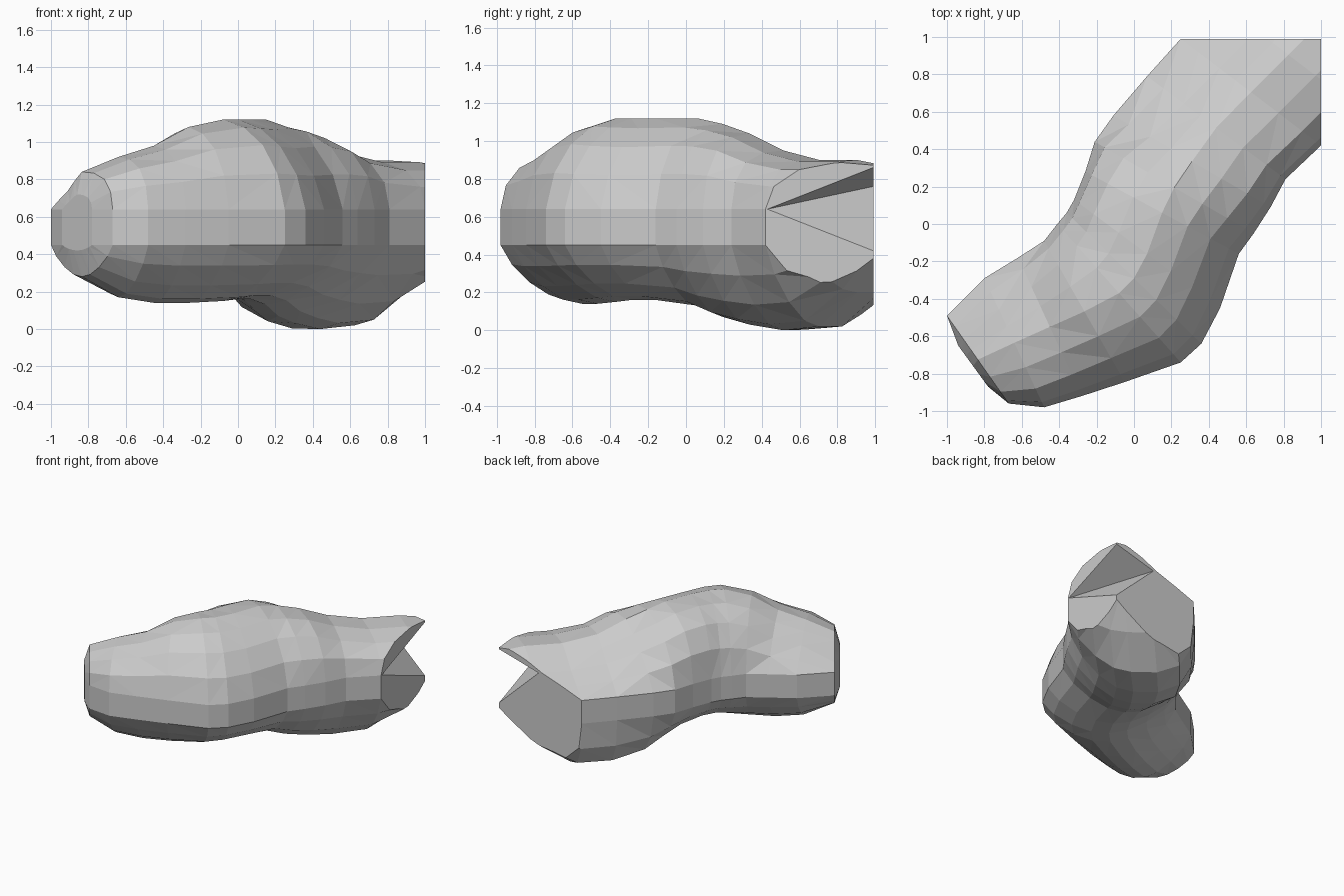
import bpy, bmesh
from mathutils import Vector

if "Cube" in bpy.data.objects:
    bpy.data.objects.remove(bpy.data.objects["Cube"])

# Stations along the bent body:
# left x, left y, right x, right y, bottom z, top z, lean of the top (+ right, - left)
STATIONS = [
    (-.94, -.65, -.78, -.87, .42, .72, .8),
    (-1.0, -.49, -.67, -.96, .28, .84, 1),
    (-.80, -.29, -.48, -.98, .17, .92, .7),
    (-.62, -.18, -.28, -.92, .14, .98, .4),
    (-.48, -.09, -.05, -.845, .14, 1.08, .0),
    (-.41, .00, .25, -.74, .15, 1.12, -.2),
    (-.36, .06, .36, -.64, .16, 1.12, -.4),
    (-.32, .13, .46, -.45, .16, 1.12, -.6),
    (-.26, .28, .56, -.16, .13, 1.12, -.4),
    (-.21, .44, .64, -.05, .07, 1.09, .1),
    (-.11, .58, .73, .09, .03, 1.04, .6),
    (.07, .79, .81, .24, .00, .95, .9),
    (.25, .99, 1.0, .42, .02, .90, 1),
    (.45, 1.19, 1.2, .62, .20, .90, 1),
    (.65, 1.39, 1.4, .82, .48, .86, 1),
]
# Quarter profiles: sideways and vertical fraction
ROUND = [(1, 0), (.89, .41), (.66, .73), (.35, .92), (0, 1)]
SLANTED = [(1, 0), (.75, .24), (.45, .5), (.22, .78), (0, 1)]
FULL = [(1, 0), (.96, .5), (.78, .85), (.42, 1), (0, 1)]
LOWER = [(1, 0), (.83, .36), (.56, .7), (.27, .93), (0, 1)]
Z_LOW, Z_HIGH = .45, .64


def blend(a, b, t, side, z0, z1):
    pts = [Vector(p).lerp(Vector(q), t) for p, q in zip(a, b)]
    return [(side * u, z0 + h * (z1 - z0)) for u, h in pts]


def ring(bm, lx, ly, rx, ry, zb, zt, lean):
    left, right = Vector((lx, ly, 0)), Vector((rx, ry, 0))
    mid, half = (left + right) / 2, (right - left) / 2
    t = abs(lean)
    low_side, high_side = (SLANTED, FULL) if lean > 0 else (FULL, SLANTED)
    up_left = blend(ROUND, low_side, t, -1, Z_HIGH, zt)
    up_right = blend(ROUND, high_side, t * (.6 if lean > 0 else .35), 1, Z_HIGH, zt)
    down_left = blend(LOWER, FULL, max(lean, 0) if ly > 0 else 0, -1, Z_LOW, zb)
    down_right = blend(LOWER, LOWER, 0, 1, Z_LOW, zb)
    loop = up_right + up_left[-2::-1] + down_left + down_right[-2::-1]
    return [bm.verts.new(mid + half * u + Vector((0, 0, z))) for u, z in loop]


def make_object(name, bm):
    bmesh.ops.recalc_face_normals(bm, faces=bm.faces)
    mesh = bpy.data.meshes.new(name)
    bm.to_mesh(mesh)
    bm.free()
    obj = bpy.data.objects.new(name, mesh)
    bpy.context.collection.objects.link(obj)
    return obj


# Body lofted through the stations
bm = bmesh.new()
rings = [ring(bm, *s) for s in STATIONS]
for a, b in zip(rings, rings[1:]):
    for i in range(len(a)):
        j = (i + 1) % len(a)
        bm.faces.new((a[i], a[j], b[j], b[i]))
bm.faces.new(rings[0])
bm.faces.new(rings[-1])
bmesh.ops.triangulate(bm, faces=[f for f in bm.faces if len(f.verts) == 4])

# Flat cut ends on the right and back planes
for co, no in (((1, 0, 0), (1, 0, 0)), ((0, .99, 0), (0, 1, 0))):
    bmesh.ops.bisect_plane(bm, geom=bm.verts[:] + bm.edges[:] + bm.faces[:],
                           plane_co=co, plane_no=no, clear_outer=True)
    bmesh.ops.holes_fill(bm, edges=[e for e in bm.edges if e.is_boundary], sides=0)
body = make_object("body", bm)

# Wedge that opens the notch in the cut corner
B, C = Vector((1, .43, .64)), Vector((.64, .99, .76))
A, D = Vector((1, .99, .86)), Vector((1, .99, .42))
M = (B + C) / 2
bm = bmesh.new()
for p, k in ((A, 1.6), (B, 1.2), (C, 1.2), (D, 1.6)):
    bm.verts.new(M + (p - M) * k)
bmesh.ops.convex_hull(bm, input=bm.verts)
wedge = make_object("notch_cutter", bm)
wedge.hide_render = True

mod = body.modifiers.new("notch", 'BOOLEAN')
mod.operation = 'DIFFERENCE'
mod.solver = 'EXACT'
mod.object = wedge
bpy.context.view_layer.objects.active = body
bpy.ops.object.modifier_apply(modifier=mod.name)
bpy.data.objects.remove(wedge)
